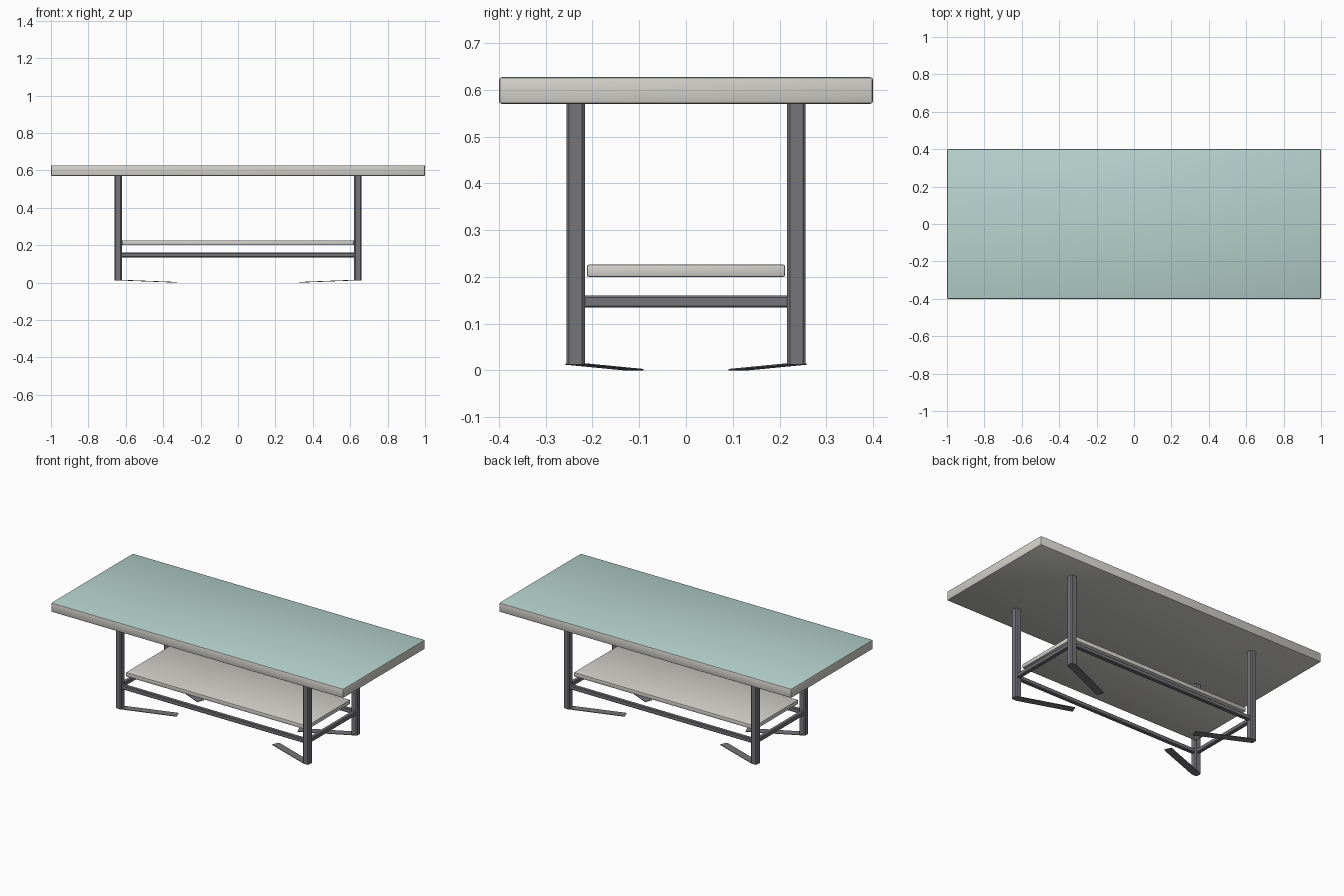
import bpy, bmesh
from mathutils import Vector

if "Cube" in bpy.data.objects:
    bpy.data.objects.remove(bpy.data.objects["Cube"])


def material(name, rgb):
    m = bpy.data.materials.new(name)
    m.diffuse_color = (*rgb, 1)
    m.use_nodes = True
    m.node_tree.nodes["Principled BSDF"].inputs["Base Color"].default_value = m.diffuse_color
    return m


PALE = material("pale grey", (0.645, 0.638, 0.597))
GLASS = material("soft teal", (0.474, 0.658, 0.617))
METAL = material("dark grey", (0.181, 0.181, 0.198))


def finish(name, bm, mats, smooth=True):
    me = bpy.data.meshes.new(name)
    bm.normal_update()
    bm.to_mesh(me)
    bm.free()
    for m in mats:
        me.materials.append(m)
    ob = bpy.data.objects.new(name, me)
    bpy.context.collection.objects.link(ob)
    if smooth:
        bpy.ops.object.select_all(action='DESELECT')
        ob.select_set(True)
        bpy.context.view_layer.objects.active = ob
        bpy.ops.object.shade_smooth_by_angle()
    return ob


def box(name, lo, hi, mats, bevel=0.0, segments=1, axis=None, smooth=True, top=False):
    """Box between two corners; bevels all edges or only those along one axis."""
    lo, hi = Vector(lo), Vector(hi)
    bm = bmesh.new()
    bmesh.ops.create_cube(bm, size=1)
    for v in bm.verts:
        v.co = (lo + hi) / 2 + v.co * (hi - lo)
    if bevel:
        edges = [e for e in bm.edges if axis is None or
                 abs((e.verts[0].co - e.verts[1].co).normalized()[axis]) > 0.9]
        bmesh.ops.bevel(bm, geom=edges, offset=bevel, segments=segments,
                        profile=0.5, affect='EDGES')
    bm.normal_update()
    if top:
        for f in bm.faces:
            f.material_index = int(f.normal.z > 0.8)
    return finish(name, bm, mats, smooth)


def foot(name, sx, sy):
    """Thin sloping plate running inward from a leg to the floor."""
    start, end = Vector((0.64 * sx, 0.236 * sy, 0.012)), Vector((0.335 * sx, 0.112 * sy, 0.0))
    along = (end - start).normalized()
    side = Vector((-along.y, along.x, 0)).normalized() * 0.023
    bm = bmesh.new()
    ring = [bm.verts.new(p) for p in (start - side, end - side, end + side, start + side)]
    face = bm.faces.new(ring)
    ext = bmesh.ops.extrude_face_region(bm, geom=[face])
    for v in ext["geom"]:
        if isinstance(v, bmesh.types.BMVert):
            v.co.z += 0.003
    bmesh.ops.recalc_face_normals(bm, faces=bm.faces)
    finish(name, bm, [METAL], False)


# Table top with a coloured surface, and the lower shelf
box("table_top", (-1, -0.4, 0.57), (1, 0.4, 0.627), [PALE, GLASS], 0.006, 2, top=True)
box("shelf", (-0.62, -0.212, 0.2), (0.62, 0.212, 0.226), [PALE], 0.004, 2)

# Legs with chamfered uprights, and their feet
for sx, xn in ((-1, "left"), (1, "right")):
    for sy, yn in ((-1, "front"), (1, "back")):
        x, y = 0.641 * sx, 0.236 * sy
        box(f"leg_{yn}_{xn}", (x - 0.02, y - 0.02, 0.012), (x + 0.02, y + 0.02, 0.572),
            [METAL], 0.006, 1, axis=2, smooth=False)
        foot(f"foot_{yn}_{xn}", sx, sy)

# Rails joining the legs
for s, xn, yn in ((-1, "left", "front"), (1, "right", "back")):
    y, x = 0.236 * s, 0.641 * s
    box(f"long_rail_{yn}", (-0.625, y - 0.0125, 0.134), (0.625, y + 0.0125, 0.16),
        [METAL], 0.004, 1, axis=0, smooth=False)
    box(f"short_rail_{xn}", (x - 0.0125, -0.22, 0.134), (x + 0.0125, 0.22, 0.16),
        [METAL], 0.004, 1, axis=1, smooth=False)
